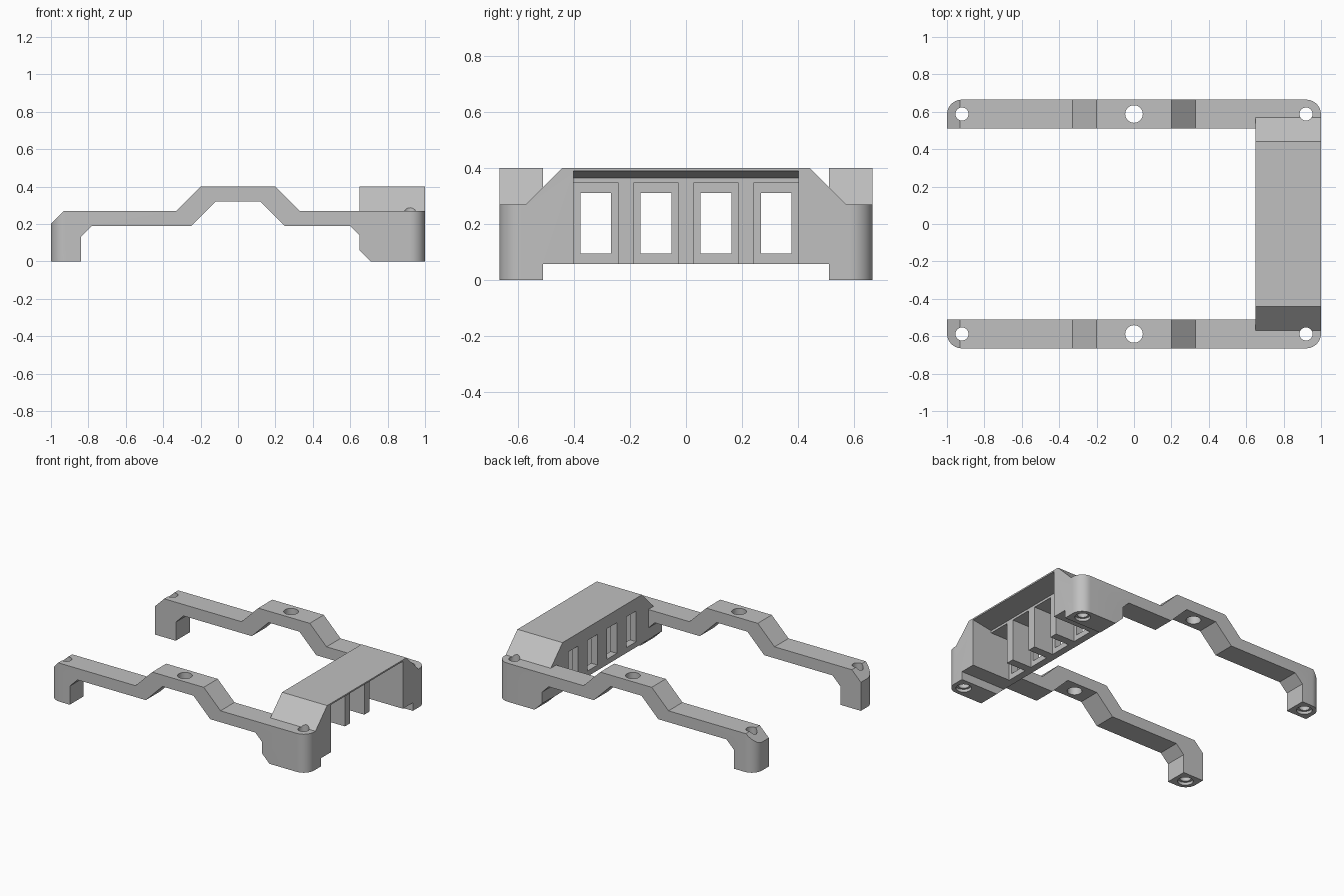
import bpy
import bmesh
from mathutils import Vector

if "Cube" in bpy.data.objects:
    bpy.data.objects.remove(bpy.data.objects["Cube"], do_unlink=True)

grey = bpy.data.materials.new("plain grey")
grey.use_nodes = True
COLOUR = (0.53, 0.53, 0.53, 1)
grey.diffuse_color = COLOUR
grey.node_tree.nodes["Principled BSDF"].inputs["Base Color"].default_value = COLOUR


def finish(name, bm):
    bmesh.ops.recalc_face_normals(bm, faces=bm.faces)
    mesh = bpy.data.meshes.new(name)
    bm.to_mesh(mesh)
    bm.free()
    mesh.materials.append(grey)
    obj = bpy.data.objects.new(name, mesh)
    bpy.context.scene.collection.objects.link(obj)
    return obj


def prism(name, points, axis, start, end):
    """Extrude a 2D profile along the x or y axis."""
    place = (lambda u, v: (start, u, v)) if axis == "x" else (lambda u, v: (u, start, v))
    bm = bmesh.new()
    face = bm.faces.new([bm.verts.new(place(u, v)) for u, v in points])
    grown = bmesh.ops.extrude_face_region(bm, geom=[face])["geom"]
    step = end - start
    move = Vector((step, 0, 0)) if axis == "x" else Vector((0, step, 0))
    bmesh.ops.translate(bm, vec=move, verts=[g for g in grown if isinstance(g, bmesh.types.BMVert)])
    return finish(name, bm)


def box(name, x, y, z):
    return prism(name, [(x[0], z[0]), (x[1], z[0]), (x[1], z[1]), (x[0], z[1])], "y", *y)


def cylinder(name, x, y, radius, bottom, top):
    bm = bmesh.new()
    bmesh.ops.create_cone(bm, cap_ends=True, segments=32, radius1=radius,
                          radius2=radius, depth=top - bottom)
    bmesh.ops.translate(bm, vec=(x, y, (top + bottom) / 2), verts=bm.verts)
    return finish(name, bm)


def combine(target, other, operation):
    """Apply a boolean and discard the second object."""
    mod = target.modifiers.new("boolean", "BOOLEAN")
    mod.operation = operation
    mod.solver = "EXACT"
    mod.object = other
    other.hide_render = True
    bpy.context.view_layer.objects.active = target
    bpy.ops.object.modifier_apply(modifier=mod.name)
    bpy.data.objects.remove(other, do_unlink=True)


# Housing bridging the two rails, with sloped shoulders
frame = prism("bracket_frame",
              [(-0.57, 0.057), (0.57, 0.057), (0.57, 0.27), (0.44, 0.4), (-0.44, 0.4), (-0.57, 0.27)],
              "x", 0.65, 1.03)

# Open cavity with a slanted ceiling
combine(frame, prism("cavity", [(0.85, -0.1), (1.05, -0.1), (1.05, 0.398), (0.85, 0.364)],
                     "y", -0.4, 0.4), "DIFFERENCE")

# Four bays between ribs, each with a window
for centre in (-0.3215, -0.1075, 0.1075, 0.3215):
    combine(frame, box("bay", (0.7, 0.95), (centre - 0.0785, centre + 0.0785), (-0.1, 0.348)),
            "DIFFERENCE")
    combine(frame, box("window", (0.6, 0.8), (centre - 0.055, centre + 0.055), (0.095, 0.31)),
            "DIFFERENCE")

# Stepped side rails with feet
rail_profile = [(-1.05, 0), (-1.05, 0.15), (-0.93, 0.27), (-0.33, 0.27), (-0.2, 0.4), (0.2, 0.4),
                (0.33, 0.27), (1.06, 0.27), (1.06, 0), (0.71, 0), (0.65, 0.06), (0.65, 0.14),
                (0.6, 0.19), (0.25, 0.19), (0.12, 0.32), (-0.12, 0.32), (-0.25, 0.19),
                (-0.78, 0.19), (-0.84, 0.13), (-0.84, 0)]
for side in (-1, 1):
    combine(frame, prism("rail", rail_profile, "y", side * 0.51, side * 0.72), "UNION")

# Rounded outer corners
bm = bmesh.new()
bmesh.ops.create_cube(bm, size=2)
bmesh.ops.scale(bm, vec=(1, 0.665, 1), verts=bm.verts)
uprights = [e for e in bm.edges if abs(e.verts[0].co.z - e.verts[1].co.z) > 1]
bmesh.ops.bevel(bm, geom=uprights, offset=0.08, segments=10, profile=0.5, affect="EDGES")
combine(frame, finish("outline", bm), "INTERSECT")

# Screw holes, with shallow recesses under the feet
for side in (-1, 1):
    y = side * 0.588
    combine(frame, cylinder("centre_hole", 0, y, 0.047, -0.2, 0.6), "DIFFERENCE")
    for x in (-0.92, 0.92):
        combine(frame, cylinder("foot_hole", x, y, 0.035, -0.2, 0.6), "DIFFERENCE")
        combine(frame, cylinder("foot_recess", x, y, 0.05, -0.1, 0.02), "DIFFERENCE")

bpy.ops.object.select_all(action="DESELECT")
frame.select_set(True)
bpy.context.view_layer.objects.active = frame
bpy.ops.object.shade_smooth_by_angle(angle=0.5)
